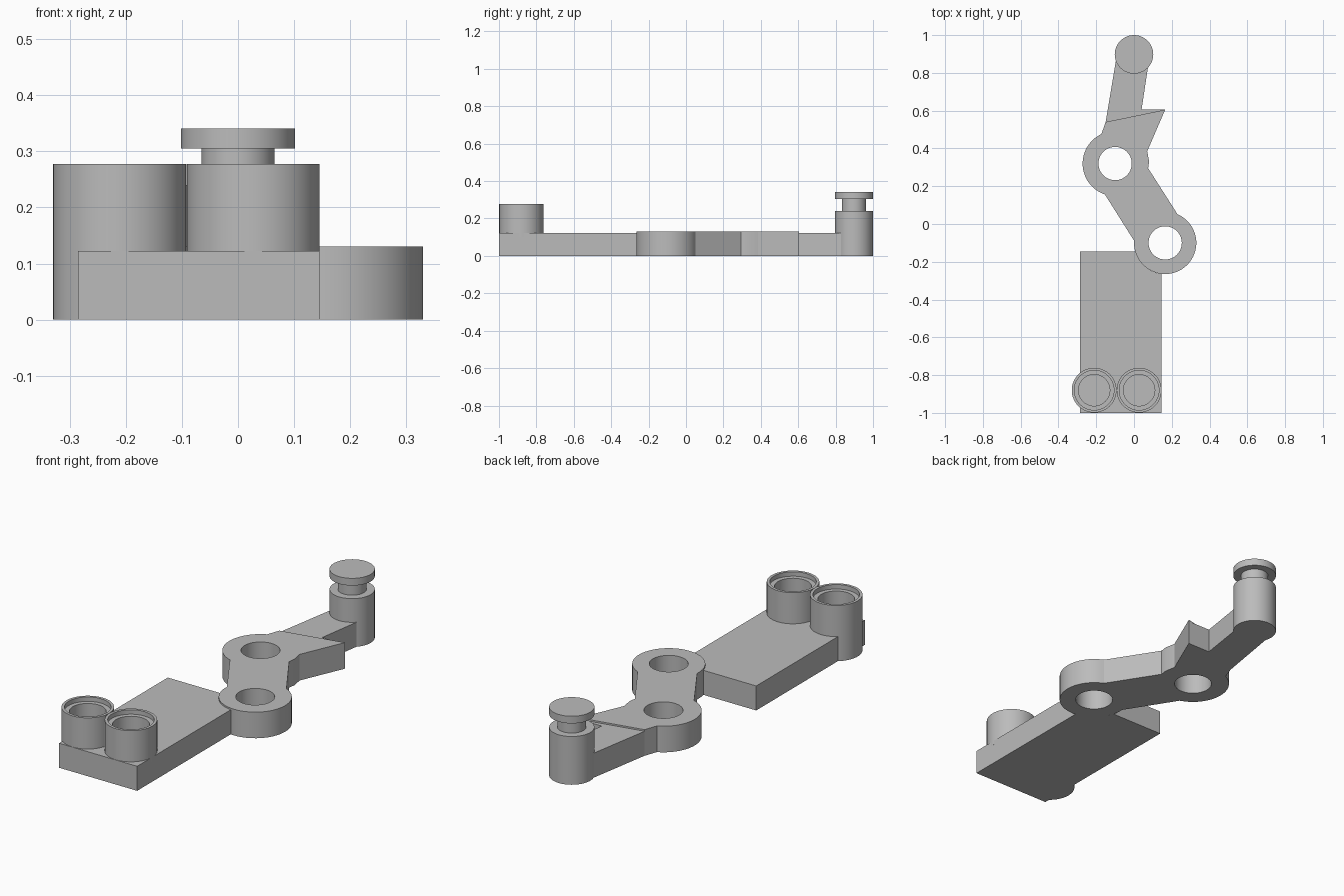
import bpy
import bmesh
from math import cos, sin, radians, pi

cube = bpy.data.objects.get("Cube")
if cube:
    bpy.data.objects.remove(cube, do_unlink=True)

grey = bpy.data.materials.new("plain grey")
grey.use_nodes = True
GREY = (0.5, 0.5, 0.5, 1)
grey.diffuse_color = GREY
grey.node_tree.nodes["Principled BSDF"].inputs["Base Color"].default_value = GREY


def finish(name, bm):
    bmesh.ops.recalc_face_normals(bm, faces=bm.faces)
    mesh = bpy.data.meshes.new(name)
    bm.to_mesh(mesh)
    bm.free()
    mesh.materials.append(grey)
    obj = bpy.data.objects.new(name, mesh)
    bpy.context.collection.objects.link(obj)
    return obj


def activate(obj):
    bpy.ops.object.select_all(action="DESELECT")
    obj.select_set(True)
    bpy.context.view_layer.objects.active = obj


def smooth(obj):
    activate(obj)
    bpy.ops.object.shade_smooth_by_angle(angle=radians(25))


def arc(center, radius, start, end, steps=40):
    angles = [radians(start + (end - start) * i / steps) for i in range(steps + 1)]
    return [(center[0] + radius * cos(a), center[1] + radius * sin(a)) for a in angles]


def prism(name, outline, height, bottom=0):
    """Extrude a flat outline straight up."""
    bm = bmesh.new()
    face = bm.faces.new([bm.verts.new((x, y, bottom)) for x, y in outline])
    new = bmesh.ops.extrude_face_region(bm, geom=[face])["geom"]
    bmesh.ops.translate(bm, vec=(0, 0, height),
                        verts=[v for v in new if isinstance(v, bmesh.types.BMVert)])
    return finish(name, bm)


def lathe(name, profile, center):
    """Turn a (radius, z) profile around a vertical axis."""
    bm = bmesh.new()
    verts = [bm.verts.new((r, 0, z)) for r, z in profile]
    edges = [bm.edges.new(pair) for pair in zip(verts, verts[1:])]
    bmesh.ops.spin(bm, geom=verts + edges, cent=(0, 0, 0), axis=(0, 0, 1),
                   angle=2 * pi, steps=64, use_duplicate=False)
    bmesh.ops.remove_doubles(bm, verts=bm.verts, dist=0.0005)
    bmesh.ops.translate(bm, verts=bm.verts, vec=(*center, 0))
    obj = finish(name, bm)
    smooth(obj)


FRONT_JOINT, FRONT_R = (0.165, -0.1), 0.165
BACK_JOINT, BACK_R = (-0.1, 0.32), 0.172
HOLE_R = 0.088
LINK_H, PLATE_H = 0.13, 0.122

# Double-joint link with its pointed tooth
link = prism("joint_link",
             arc(FRONT_JOINT, FRONT_R, 176, 426.6)
             + [(0.075, 0.295), (0.08, 0.33), (0.07, 0.385), (0.165, 0.605), (-0.15, 0.54)]
             + arc(BACK_JOINT, BACK_R, 115, 251.6), LINK_H)

# Pivot holes
for center in (FRONT_JOINT, BACK_JOINT):
    cutter = prism("hole_cutter", arc(center, HOLE_R, 0, 354.375, 63), 0.4, -0.1)
    cutter.hide_render = True
    cut = link.modifiers.new("pivot hole", "BOOLEAN")
    cut.operation = "DIFFERENCE"
    cut.solver = "EXACT"
    cut.object = cutter
    activate(link)
    bpy.ops.object.modifier_apply(modifier=cut.name)
    bpy.data.objects.remove(cutter, do_unlink=True)
smooth(link)

# Base plate, its back corner following the front joint
plate = prism("base_plate",
              [(-0.285, -1), (0.145, -1)]
              + arc(FRONT_JOINT, FRONT_R, 263, 195.8, 14)
              + [(-0.285, -0.145)], PLATE_H)
smooth(plate)

# Thin arm from the link to the post
prism("rear_arm", [(-0.15, 0.54), (0.165, 0.605), (0.04, 0.605),
                   (0.08, 0.87), (0, 0.9), (-0.095, 0.87)], PLATE_H)

# Pair of stepped cups
for name, x, base in (("right_cup", -0.211, 0), ("left_cup", 0.027, 0.1)):
    lathe(name, [(0, base), (0.1185, base), (0.1185, 0.277), (0.105, 0.277),
                 (0.105, 0.255), (0.083, 0.255), (0.083, 0.125), (0, 0.125)], (x, -0.88))

# Post with neck and button cap
lathe("button_post", [(0, 0), (0.102, 0), (0.102, 0.24), (0.065, 0.24), (0.065, 0.305),
                      (0.102, 0.305), (0.102, 0.341), (0, 0.341)], (0, 0.898))
